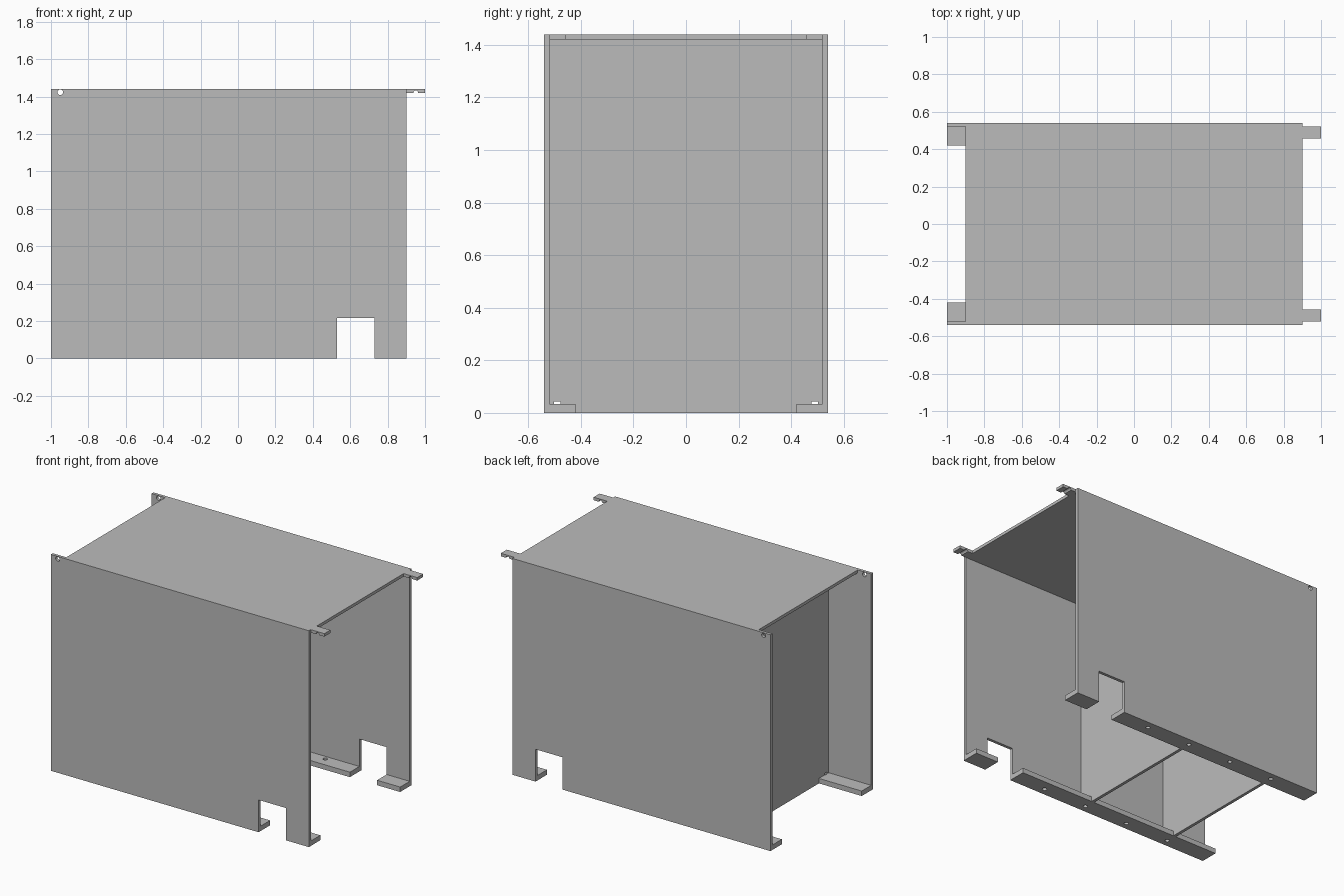
import bpy, bmesh, math
from mathutils import Vector

old = bpy.data.objects.get("Cube")
if old:
    bpy.data.objects.remove(old, do_unlink=True)

# Single sheet-metal colour
metal = bpy.data.materials.new("grey sheet metal")
metal.use_nodes = True
metal.diffuse_color = (0.5, 0.5, 0.5, 1)
metal.node_tree.nodes["Principled BSDF"].inputs["Base Color"].default_value = (0.5, 0.5, 0.5, 1)

# Overall dimensions
HEIGHT, HALF_Y, SHEET = 1.44, 0.54, 0.02
INNER_Y = HALF_Y - SHEET
UNDER_TOP = HEIGHT - SHEET
BACK_X, OPEN_X = -1.0, 0.9
FLANGE_Y, FLANGE_Z = 0.42, 0.033
SLOT_X = (0.53, 0.73)
HOLE_X = [0.30 - 0.325 * i for i in range(4)]
HOLE_Y = 0.49


def extrude(name, points, axis, start, end):
    """Extrude a flat outline along axis 'x', 'y' or 'z'."""
    i = "xyz".index(axis)
    bm = bmesh.new()
    verts = []
    for p in points:
        co = list(p)
        co.insert(i, start)
        verts.append(bm.verts.new(co))
    face = bm.faces.new(verts)
    res = bmesh.ops.extrude_face_region(bm, geom=[face])
    moved = [v for v in res["geom"] if isinstance(v, bmesh.types.BMVert)]
    shift = Vector((0, 0, 0))
    shift[i] = end - start
    bmesh.ops.translate(bm, verts=moved, vec=shift)
    bmesh.ops.recalc_face_normals(bm, faces=bm.faces)
    mesh = bpy.data.meshes.new(name)
    bm.to_mesh(mesh)
    bm.free()
    mesh.materials.append(metal)
    obj = bpy.data.objects.new(name, mesh)
    bpy.context.collection.objects.link(obj)
    return obj


def box(name, x, y, z):
    outline = [(x[0], y[0]), (x[1], y[0]), (x[1], y[1]), (x[0], y[1])]
    return extrude(name, outline, "z", *z)


def drill(obj, axis, u, v, radius, start, end):
    """Cut a round hole along an axis through an object."""
    ring = [(u + radius * math.cos(a), v + radius * math.sin(a))
            for a in (math.tau * k / 24 for k in range(24))]
    cutter = extrude("hole_cutter", ring, axis, start, end)
    cutter.hide_render = True
    mod = obj.modifiers.new("hole", "BOOLEAN")
    mod.operation = "DIFFERENCE"
    mod.solver = "EXACT"
    mod.object = cutter
    bpy.context.view_layer.update()
    graph = bpy.context.evaluated_depsgraph_get()
    mesh = bpy.data.meshes.new_from_object(obj.evaluated_get(graph))
    obj.modifiers.clear()
    obj.data = mesh
    bpy.data.objects.remove(cutter, do_unlink=True)


# Top sheet, between the side walls
box("top_panel", (-0.9, OPEN_X), (-INNER_Y, INNER_Y), (UNDER_TOP, HEIGHT))

# Side wall outline with the cable cut-out at the bottom
wall_outline = [(BACK_X, 0), (SLOT_X[0], 0), (SLOT_X[0], 0.215), (SLOT_X[1], 0.215),
                (SLOT_X[1], 0), (OPEN_X, 0), (OPEN_X, HEIGHT), (BACK_X, HEIGHT)]

for side, s in (("front", -1), ("back", 1)):
    wall = extrude(side + "_wall", wall_outline, "y", s * INNER_Y, s * HALF_Y)
    drill(wall, "y", -0.95, 1.423, 0.015, s * 0.5, s * 0.56)

    # Inward flanges along the bottom, the long one with screw holes
    span = sorted((s * FLANGE_Y, s * INNER_Y))
    flange = box(side + "_long_flange", (BACK_X, SLOT_X[0]), span, (0, FLANGE_Z))
    for x in HOLE_X:
        drill(flange, "z", x, s * HOLE_Y, 0.014, -0.02, 0.06)
    box(side + "_short_flange", (SLOT_X[1], OPEN_X), span, (0, FLANGE_Z))

    # Mounting tab with a half-round groove underneath
    tab = box(side + "_tab", (OPEN_X, 1.0), sorted((s * 0.457, s * INNER_Y)), (UNDER_TOP, HEIGHT))
    drill(tab, "y", 0.95, UNDER_TOP, 0.013, s * 0.44, s * 0.54)

# Upright dividers, notched around the flanges and the screw heads
half = [(FLANGE_Y, 0), (FLANGE_Y, FLANGE_Z), (0.477, FLANGE_Z), (0.477, 0.044),
        (0.503, 0.044), (0.503, FLANGE_Z), (INNER_Y, FLANGE_Z), (INNER_Y, UNDER_TOP)]
outline = half + [(-y, z) for y, z in reversed(half)]
for name, x in (("middle_divider", HOLE_X[1]), ("rear_divider", HOLE_X[3])):
    extrude(name, outline, "x", x - 0.01, x + 0.01)
